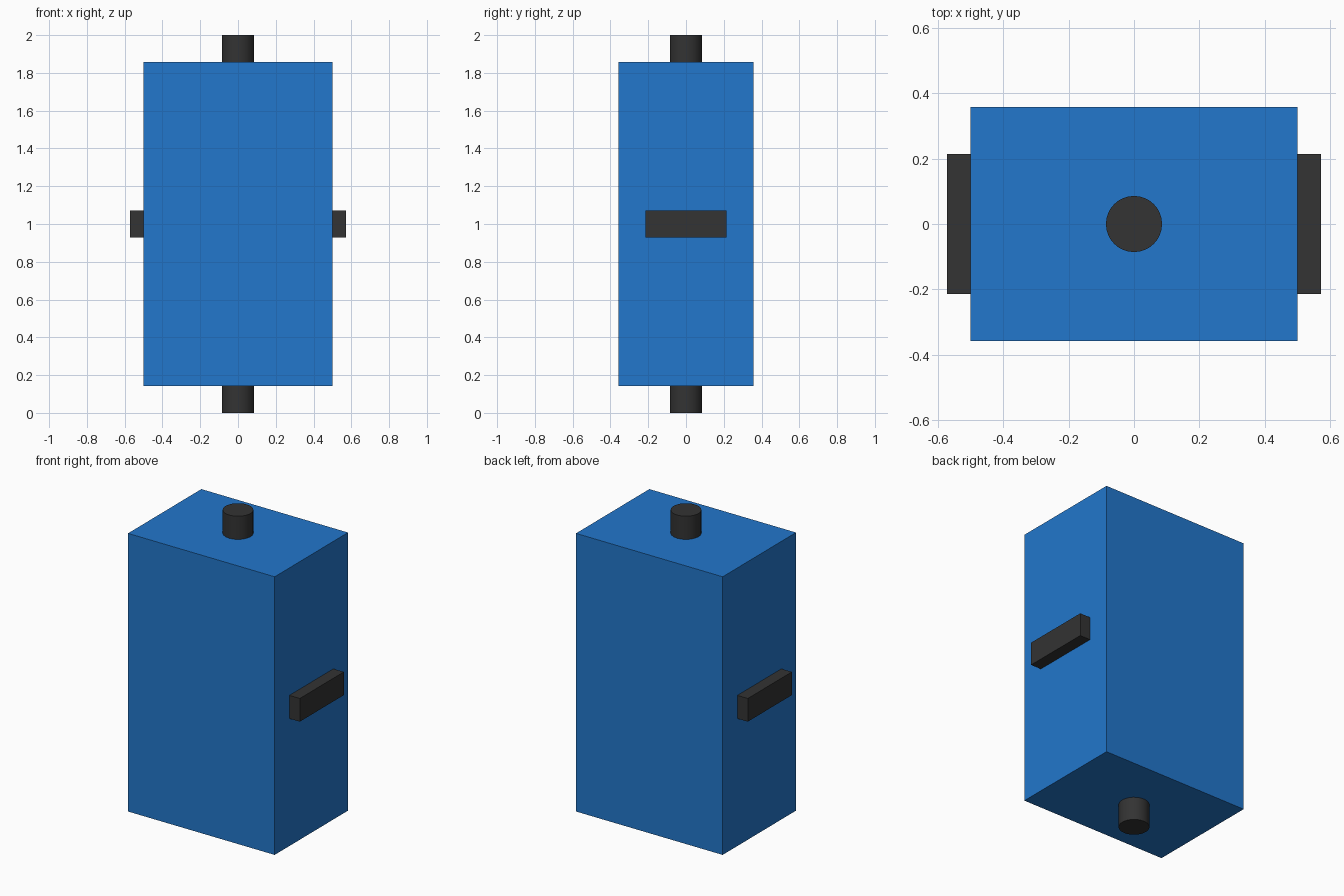
import bpy
import math

if "Cube" in bpy.data.objects:
    bpy.data.objects.remove(bpy.data.objects["Cube"])


def material(name, color):
    m = bpy.data.materials.new(name)
    m.diffuse_color = (*color, 1.0)
    m.use_nodes = True
    m.node_tree.nodes["Principled BSDF"].inputs["Base Color"].default_value = m.diffuse_color
    return m


blue = material("blue", (0.016, 0.184, 0.604))
dark = material("dark_grey", (0.033, 0.033, 0.033))


def box(name, size, loc, mat):
    bpy.ops.mesh.primitive_cube_add(size=1, location=loc)
    o = bpy.context.object
    o.name = name
    o.scale = size
    bpy.ops.object.transform_apply(location=False, rotation=False, scale=True)
    o.data.materials.append(mat)


def peg(name, z):
    bpy.ops.mesh.primitive_cylinder_add(vertices=32, radius=0.0857, depth=0.143, location=(0, 0, z))
    o = bpy.context.object
    o.name = name
    o.data.materials.append(dark)
    bpy.ops.object.shade_smooth_by_angle(angle=math.radians(30))


# Main block
box("body", (1.0, 0.714, 1.714), (0, 0, 1), blue)

# Round pegs at the top and bottom
peg("top_peg", 1.9285)
peg("bottom_peg", 0.0715)

# Side bars
for side, name in ((1, "right_bar"), (-1, "left_bar")):
    box(name, (0.0714, 0.4286, 0.143), (side * 0.5357, 0, 1), dark)
